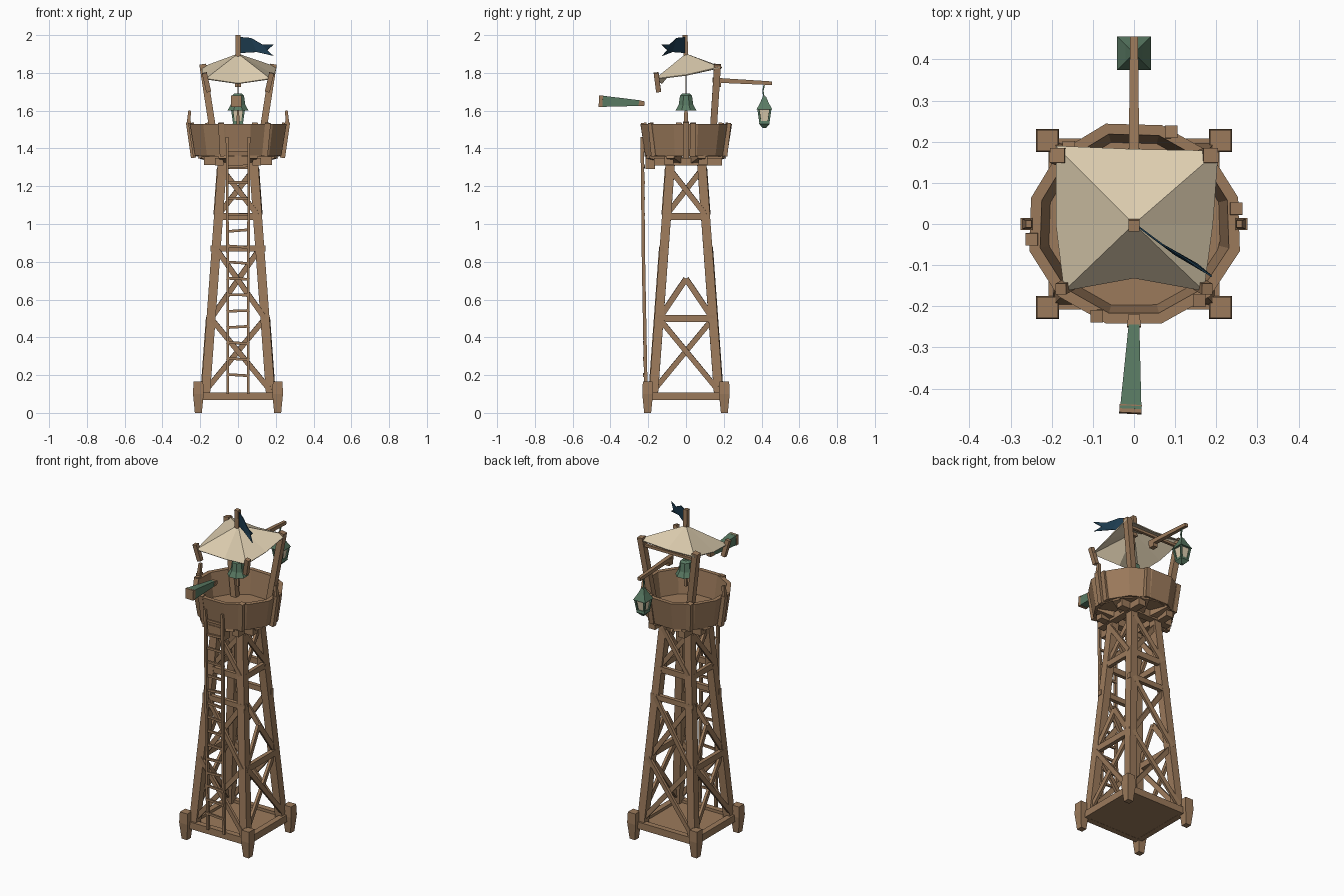
import bpy, bmesh, math, random
from mathutils import Vector as V

if "Cube" in bpy.data.objects:
    bpy.data.objects.remove(bpy.data.objects["Cube"])
random.seed(4)

def mat(name, c):
    m = bpy.data.materials.new(name)
    m.diffuse_color = (*c, 1)
    m.use_nodes = True
    m.node_tree.nodes["Principled BSDF"].inputs["Base Color"].default_value = m.diffuse_color
    return m

WOOD = mat("wood", (0.33, 0.195, 0.105))
CANVAS = mat("canvas", (0.72, 0.61, 0.43))
GREEN = mat("green_metal", (0.10, 0.195, 0.125))
NAVY = mat("navy_cloth", (0.012, 0.045, 0.08))

def make(name, verts, faces, m):
    me = bpy.data.meshes.new(name)
    me.from_pydata([tuple(v) for v in verts], [], faces)
    bm = bmesh.new()
    bm.from_mesh(me)
    bmesh.ops.recalc_face_normals(bm, faces=bm.faces)
    bm.to_mesh(me)
    bm.free()
    me.materials.append(m)
    ob = bpy.data.objects.new(name, me)
    bpy.context.collection.objects.link(ob)
    return ob

def beam(name, a, b, w, d=None, m=WOOD, t=1.0):
    """Square-cut bar from a to b, far end scaled by t."""
    a, b, d = V(a), V(b), d or w
    z = (b - a).normalized()
    ref = V((0, 1, 0)) if abs(z.z) > 0.93 else V((0, 0, 1))
    x = ref.cross(z).normalized()
    y = z.cross(x)
    q = [(-1, -1), (1, -1), (1, 1), (-1, 1)]
    vs = [p + x * (i * w / 2 * s) + y * (j * d / 2 * s) for p, s in ((a, 1), (b, t)) for i, j in q]
    return make(name, vs, [(0, 1, 2, 3), (4, 5, 6, 7)] + [(i, (i + 1) % 4, (i + 1) % 4 + 4, i + 4) for i in range(4)], m)

def lathe(name, prof, n, m, at=(0, 0), sx=1.0, phase=0.0, jit=0.0, closed=False):
    """Faceted ring built from a (radius, z) profile."""
    js = [1 + random.uniform(-jit, jit) for _ in range(n)]
    vs, k = [], len(prof)
    for r, z in prof:
        for i in range(n):
            a = 2 * math.pi * (i + phase) / n
            vs.append((at[0] + r * js[i] * sx * math.cos(a), at[1] + r * js[i] * math.sin(a), z))
    fs = [(j * n + i, j * n + (i + 1) % n, (j + 1) % k * n + (i + 1) % n, (j + 1) % k * n + i)
          for j in range(k if closed else k - 1) for i in range(n)]
    if not closed:
        fs += [tuple(range(n)), tuple(range((k - 1) * n, k * n))]
    return make(name, vs, fs, m)

def leg_at(z):
    """Half spacing of the leaning legs at a height."""
    return 0.172 - 0.09 * (z - 0.1) / 1.23

# base: plate, edge beams, corner feet, legs
beam("base_plate", (0, 0, 0.068), (0, 0, 0.092), 0.38, 0.38)
for s in (-1, 1):
    beam("base_beam_x", (-0.2, s * 0.19, 0.088), (0.2, s * 0.19, 0.088), 0.035, 0.042)
    beam("base_beam_y", (s * 0.19, -0.2, 0.088), (s * 0.19, 0.2, 0.088), 0.035, 0.042)
    for t in (-1, 1):
        lathe("foot", [(0.026, 0), (0.04, 0.1), (0.036, 0.165)], 4, WOOD, (s * 0.21, t * 0.203), phase=0.5)
        a, b = leg_at(0.08), leg_at(1.37)
        beam("leg", (s * a, t * a, 0.08), (s * b, t * b, 1.37), 0.048)

# bracing on the four faces
def face_pt(side, u, z, out=0.012):
    r = leg_at(z)
    x, y = u * r, -(r + out)
    for _ in range(side):
        x, y = -y, x
    return (x, y, z)

def cross(side, z0, z1):
    for k, s in enumerate((-1, 1)):
        o = 0.004 + 0.014 * k
        beam("cross_brace", face_pt(side, s, z0, o), face_pt(side, -s, z1, o), 0.016, 0.028)

for side in range(4):
    cross(side, 0.12, 0.5)
    cross(side, 1.05, 1.29)
    beam("tie_upper", face_pt(side, -1.2, 1.04), face_pt(side, 1.2, 1.04), 0.022, 0.036)
    if side % 2:
        beam("tie_lower", face_pt(side, -1.1, 0.5), face_pt(side, 1.1, 0.5), 0.024, 0.038)
        for s in (-1, 1):
            beam("peak_brace", face_pt(side, s * 0.95, 0.51), face_pt(side, 0, 0.71), 0.016, 0.03)
    else:
        cross(side, 0.5, 0.87)
        beam("tie_middle", face_pt(side, -1.25, 0.87), face_pt(side, 1.25, 0.87), 0.024, 0.032)

# ladder
for s in (-1, 1):
    beam("ladder_rail", (s * 0.055, -0.212, 0.1), (s * 0.055, -0.225, 0.8), 0.014, 0.018)
    beam("ladder_rail_top", (s * 0.055, -0.225, 0.8), (s * 0.058, -0.232, 1.46), 0.014, 0.018)
for i in range(15):
    z = 0.2 + i * 0.085
    dz = random.uniform(-0.006, 0.006)
    beam("ladder_rung", (-0.062, -0.222, z + dz), (0.062, -0.222, z - dz), 0.011, 0.014)

# deck supports below the basket
for s in (-1, 1):
    beam("deck_beam_x", (-0.18, s * 0.09, 1.335), (0.18, s * 0.09, 1.335), 0.045, 0.045)
    beam("deck_beam_y", (s * 0.1, -0.17, 1.33), (s * 0.1, 0.19, 1.33), 0.045, 0.04)
for i in range(8):
    a = math.pi * (i + 0.5) / 4
    c, n = math.cos(a), math.sin(a)
    beam("deck_bracket", (0.1 * c, 0.1 * n, 1.335), (0.215 * c, 0.215 * n, 1.365), 0.045, 0.035)
beam("ladder_landing", (-0.06, -0.19, 1.325), (0.06, -0.19, 1.325), 0.05, 0.07)

# basket: floor, faceted wall, lower hoop, side pegs
lathe("basket_floor", [(0.212, 1.357), (0.212, 1.385)], 12, WOOD, sx=1.04)
lathe("basket_wall", [(0.223, 1.362), (0.25, 1.53), (0.224, 1.53), (0.2, 1.362)], 12, WOOD,
      sx=1.05, jit=0.015, phase=0.5, closed=True)
for i in range(0, 12, 2):
    a = 2 * math.pi * (i + 0.3) / 12
    c, n = math.cos(a), math.sin(a)
    beam("basket_plank", (0.226 * c, 0.218 * n, 1.36), (0.252 * c, 0.24 * n, 1.535), 0.03, 0.03)
for s in (-1, 1):
    beam("side_peg", (s * 0.235, 0, 1.35), (s * 0.262, 0, 1.54), 0.028, 0.03)
    beam("side_peg_tip", (s * 0.262, 0, 1.53), (s * 0.256, 0, 1.6), 0.02, 0.025, t=0.7)

# roof posts: full height at the back, short stubs at the front
for s in (-1, 1):
    beam("back_post", (s * 0.115, 0.137, 1.38), (s * 0.187, 0.167, 1.845), 0.036)
    beam("front_post_stub", (s * 0.155, -0.145, 1.70), (s * 0.178, -0.158, 1.80), 0.026)

# canvas roof with sagging edges
roof = [(0, 0, 1.902), (-0.17, -0.163, 1.77), (0, -0.132, 1.745), (0.17, -0.163, 1.77), (0.192, 0, 1.79),
        (0.205, 0.178, 1.832), (0, 0.182, 1.822), (-0.19, 0.19, 1.832), (-0.19, 0, 1.79)]
ob = make("canvas_roof", roof, [(0, i, i % 8 + 1) for i in range(1, 9)], CANVAS)
ob.modifiers.new("thickness", 'SOLIDIFY').thickness = 0.006

# flag pole and swallowtail flag
beam("flag_pole", (0, 0, 1.87), (0, -0.005, 2.0), 0.026)
prof = [(0.01, 1.99), (0.07, 1.985), (0.13, 1.95), (0.19, 1.95), (0.155, 1.92), (0.188, 1.89), (0.1, 1.91), (0.01, 1.905)]
ob = make("flag", [(x, -0.66 * x + 0.006 * math.sin(x * 50), z) for x, z in prof],
          [(0, 1, 6, 7), (1, 2, 4, 6), (2, 3, 4), (4, 5, 6)], NAVY)
ob.modifiers.new("thickness", 'SOLIDIFY').thickness = 0.004

# bell
beam("bell_rope", (0, 0, 1.68), (0, 0, 1.89), 0.007)
lathe("bell", [(0.02, 1.692), (0.034, 1.68), (0.042, 1.63), (0.061, 1.6), (0.05, 1.602), (0.025, 1.66)], 8, GREEN, phase=0.5)
beam("bell_clapper", (0, 0, 1.66), (0, 0, 1.53), 0.008, t=2)

# lantern arm and lantern
beam("lantern_arm", (0, 0.14, 1.762), (0, 0.455, 1.745), 0.026, 0.026, t=0.75)
beam("arm_block", (0, 0.15, 1.745), (0, 0.185, 1.745), 0.03, 0.04)
beam("back_tie", (-0.18, 0.165, 1.80), (0.18, 0.165, 1.80), 0.016)
L = (0, 0.415)
beam("lantern_hook", (0, 0.415, 1.74), (0.0, 0.407, 1.705), 0.007, m=GREEN)
beam("lantern_chain", (0.0, 0.407, 1.705), (0, 0.415, 1.66), 0.007, m=GREEN)
lathe("lantern_roof", [(0.058, 1.607), (0.03, 1.645), (0.012, 1.675)], 4, GREEN, L, phase=0.5)
lathe("lantern_glass", [(0.028, 1.54), (0.041, 1.61)], 4, CANVAS, L, phase=0.5)
lathe("lantern_base", [(0.012, 1.508), (0.04, 1.53), (0.036, 1.545)], 4, GREEN, L, phase=0.5)
for s in (-1, 1):
    for t in (-1, 1):
        beam("lantern_bar", (s * 0.022, 0.415 + t * 0.022, 1.54), (s * 0.032, 0.415 + t * 0.032, 1.61), 0.011, m=GREEN)

# spyglass
beam("spyglass", (-0.008, -0.45, 1.65), (0, -0.245, 1.64), 0.052, 0.06, GREEN, 0.5)
beam("spyglass_front_rim", (-0.009, -0.46, 1.65), (-0.008, -0.44, 1.649), 0.054, 0.06)
beam("spyglass_eyepiece", (0, -0.25, 1.64), (0, -0.22, 1.637), 0.034, 0.03, t=0.8)
